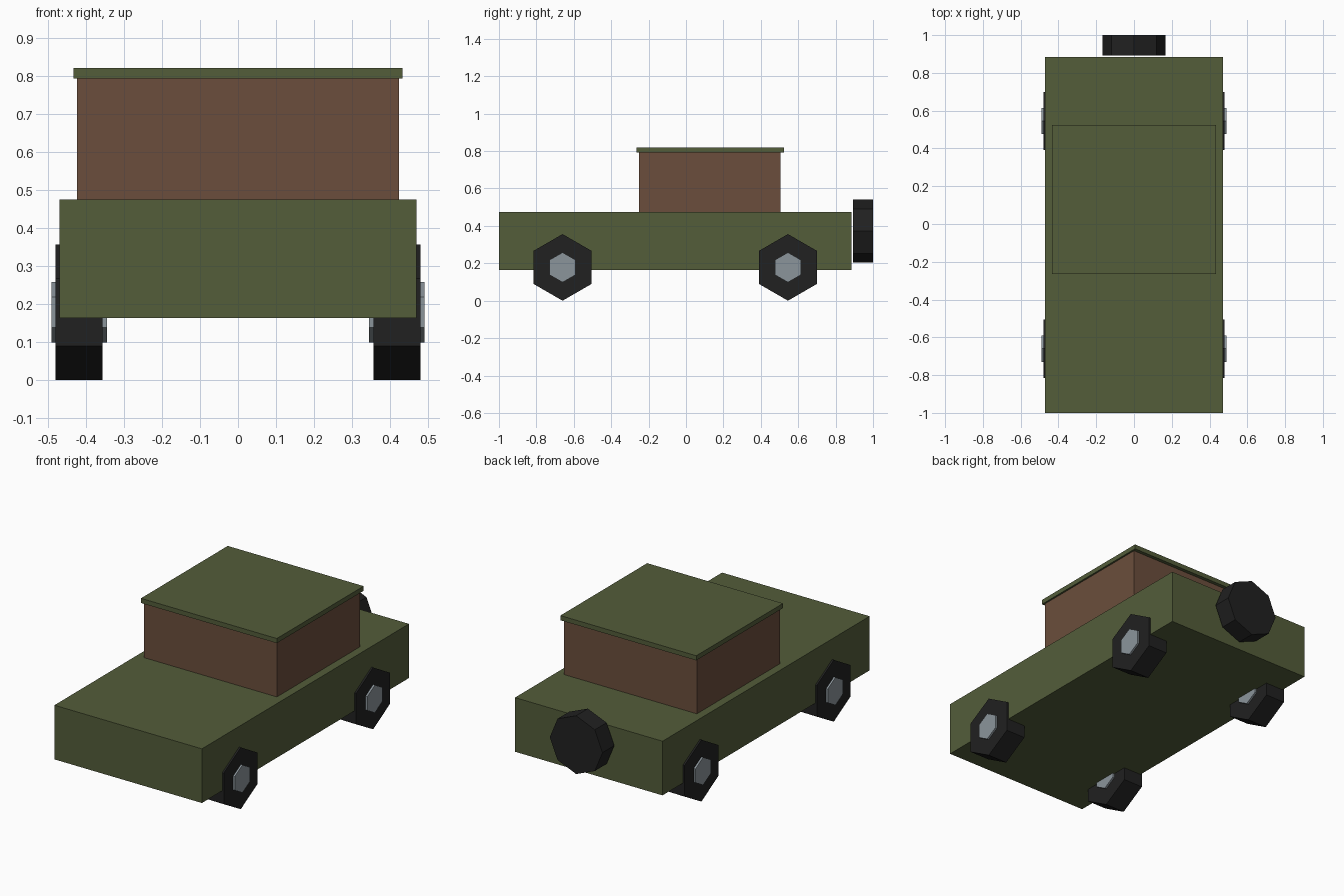
import bpy
from math import pi

cube = bpy.data.objects.get("Cube")
if cube:
    bpy.data.objects.remove(cube, do_unlink=True)


def material(name, rgb):
    mat = bpy.data.materials.new(name)
    mat.use_nodes = True
    mat.diffuse_color = (*rgb, 1)
    mat.node_tree.nodes["Principled BSDF"].inputs["Base Color"].default_value = (*rgb, 1)
    return mat


green = material("olive_green", (0.087, 0.109, 0.042))
brown = material("brown", (0.147, 0.076, 0.045))
black = material("tyre_black", (0.015, 0.015, 0.015))
silver = material("hub_grey", (0.26, 0.30, 0.33))


def finish(name, mat):
    obj = bpy.context.object
    obj.name = name
    obj.data.materials.append(mat)
    bpy.ops.object.transform_apply(location=False, rotation=True, scale=True)


def box(name, mat, width, y0, y1, z0, z1):
    bpy.ops.mesh.primitive_cube_add(size=1, location=(0, (y0 + y1) / 2, (z0 + z1) / 2))
    bpy.context.object.scale = (width, y1 - y0, z1 - z0)
    finish(name, mat)


def disc(name, mat, sides, radius, depth, location, rotation):
    bpy.ops.mesh.primitive_cylinder_add(vertices=sides, radius=radius, depth=depth,
                                        location=location, rotation=rotation)
    finish(name, mat)


# Body, cabin and overhanging roof
box("body", green, 0.94, -1.0, 0.885, 0.163, 0.475)
box("cabin", brown, 0.846, -0.25, 0.505, 0.475, 0.793)
box("roof", green, 0.866, -0.265, 0.525, 0.793, 0.82)

# Six-sided wheels, points up, with hubs standing out on both faces
for end, y in (("front", -0.66), ("rear", 0.545)):
    for side, x in (("left", 0.418), ("right", -0.418)):
        place, turn = (x, y, 0.178), (pi / 2, 0, pi / 2)
        disc(f"{end}_{side}_wheel", black, 6, 0.178, 0.124, place, turn)
        disc(f"{end}_{side}_hub", silver, 6, 0.08, 0.146, place, turn)

# Spare wheel behind the body
disc("spare_wheel", black, 8, 0.168, 0.107, (0, 0.9465, 0.372), (pi / 2, 0, 0))
